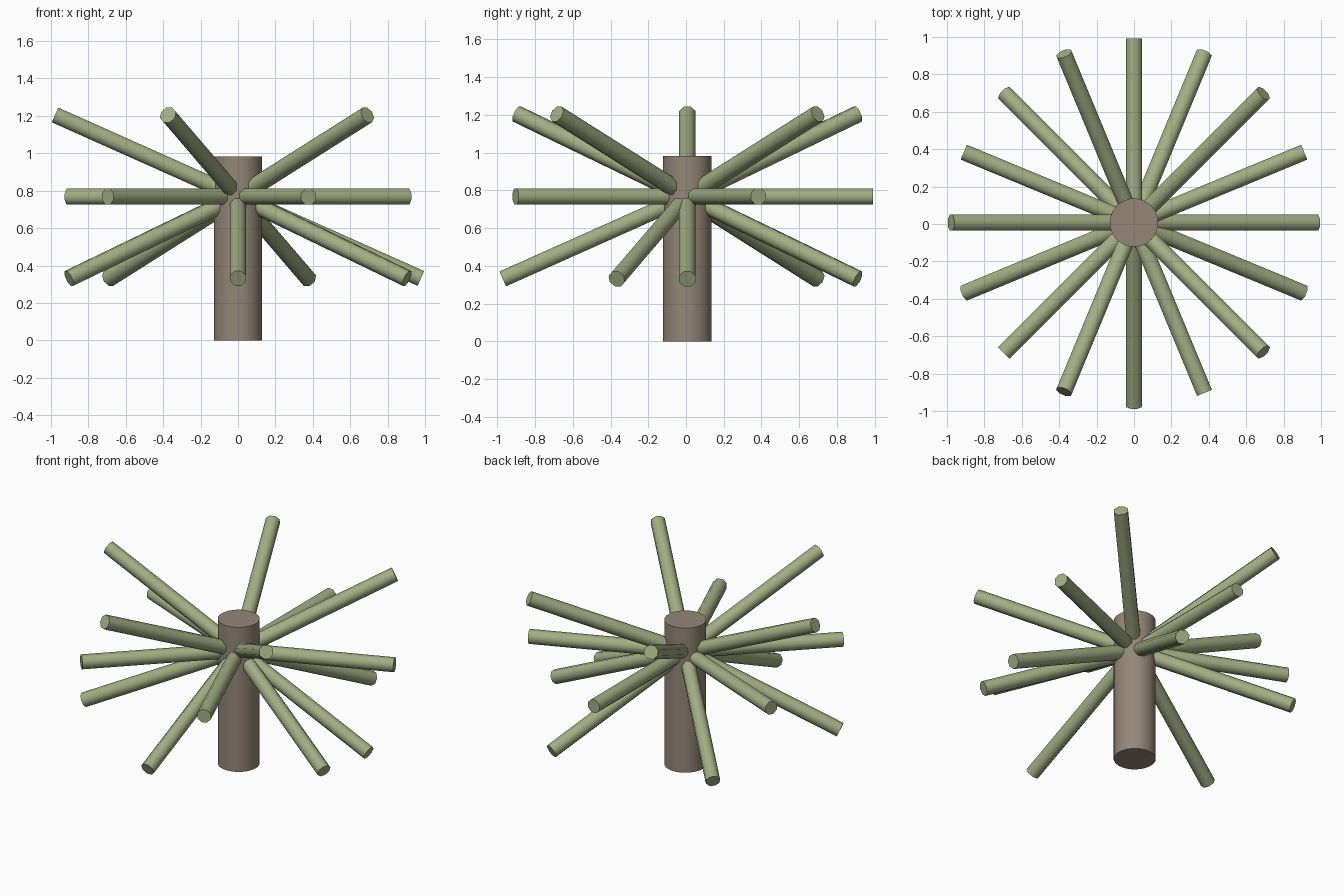
import bpy, math
from mathutils import Vector, Matrix

if "Cube" in bpy.data.objects:
    bpy.data.objects.remove(bpy.data.objects["Cube"])

CY = 0.007          # slight offset that centres the bounding box
HUB_Z = 0.768


def material(name, rgb):
    m = bpy.data.materials.new(name)
    m.diffuse_color = (*rgb, 1)
    m.use_nodes = True
    m.node_tree.nodes["Principled BSDF"].inputs["Base Color"].default_value = m.diffuse_color
    return m


bark = material("bark", (0.30, 0.24, 0.19))
green = material("branch_green", (0.36, 0.42, 0.23))


def rod(name, start, end, radius, sides, mat):
    """Capped cylinder between two points, one flat side facing up."""
    start, end = Vector(start), Vector(end)
    axis = end - start
    bpy.ops.mesh.primitive_cylinder_add(vertices=sides, radius=radius, depth=axis.length)
    ob = bpy.context.object
    ob.name = name
    ob.data.transform(Matrix.Rotation(math.pi / sides, 4, 'Z'))
    ob.data.transform(axis.to_track_quat('Z', 'Y').to_matrix().to_4x4())
    ob.location = (start + end) / 2
    ob.data.materials.append(mat)
    bpy.ops.object.shade_smooth_by_angle(angle=math.radians(50))
    return ob


# Trunk
rod("trunk", (0, CY, 0), (0, CY, 0.983), 0.13, 20, bark)

# Sixteen branches cycling through down, level and up
for i in range(16):
    a = i * math.tau / 16
    rise = (-0.437, 0, 0.437)[i % 3]
    reach = 0.985 if rise == 0 else 0.978
    rod(f"branch_{i + 1}", (0, CY, HUB_Z),
        (reach * math.cos(a), CY + reach * math.sin(a), HUB_Z + rise),
        0.0465, 8, green)
